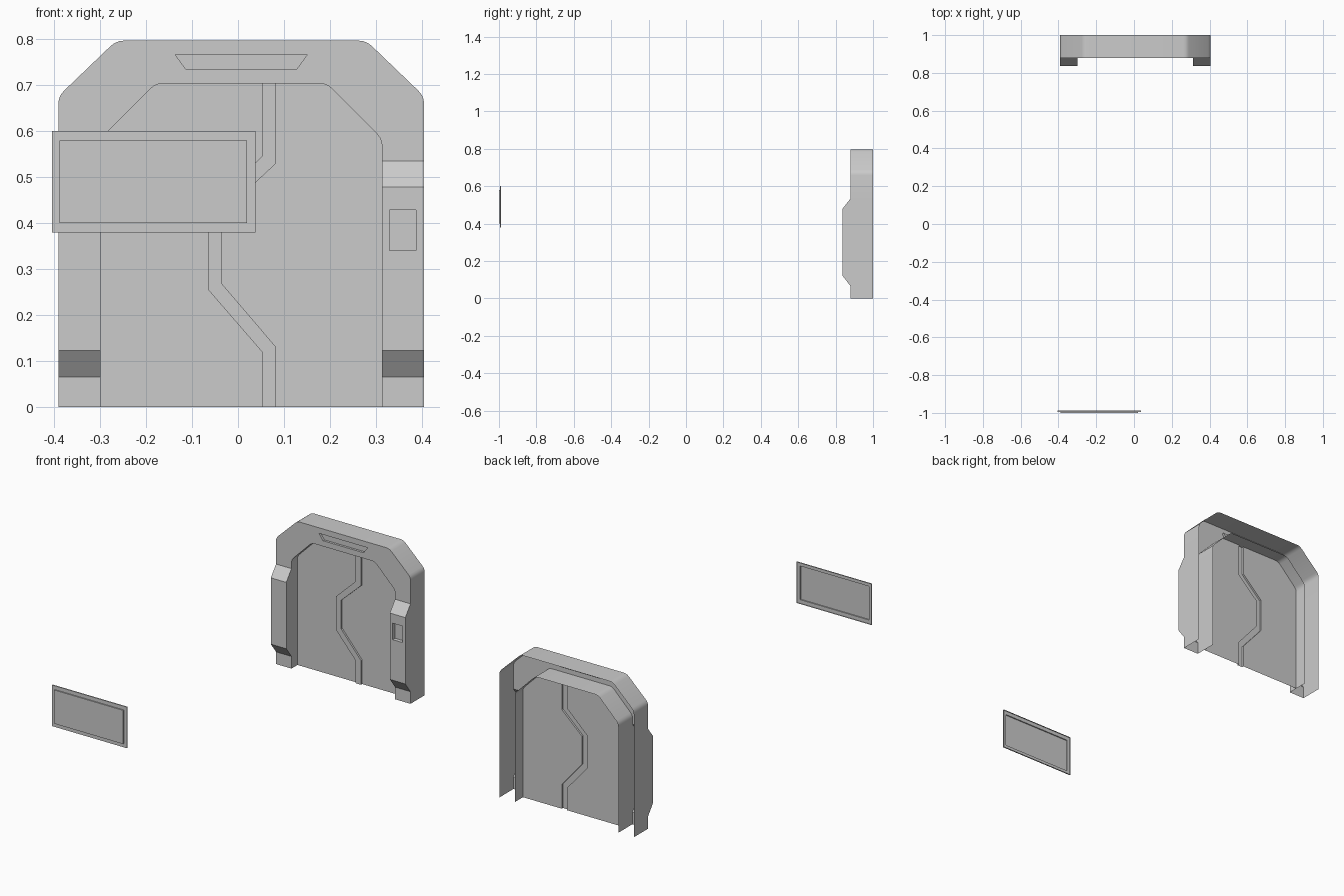
import bpy, bmesh
from mathutils import Vector

if "Cube" in bpy.data.objects:
    bpy.data.objects.remove(bpy.data.objects["Cube"])

CX = 0.007                      # centre line of the doorway
FRONT, COL, DOOR, BACK = 0.88, 0.836, 0.931, 1.0
Z_COL = (0.065, 0.123, 0.478, 0.535)


def round_corner(a, b, c, t, n=3):
    """Replace corner b by a short curve starting t away from it."""
    a, b, c = Vector(a), Vector(b), Vector(c)
    p, q = b + (a - b).normalized() * t, b + (c - b).normalized() * t
    return [tuple(p * (1 - s) ** 2 + b * 2 * s * (1 - s) + q * s * s)
            for s in (i / n for i in range(n + 1))]


def arch(hw, shoulder, top_hw, top):
    """Open outline (x, z) from the right foot over the top to the left foot."""
    half = [(hw, 0), (hw, Z_COL[0]), (hw, Z_COL[3])]
    half += round_corner((hw, 0), (hw, shoulder), (top_hw, top), 0.017)
    half += round_corner((hw, shoulder), (top_hw, top), (0, top), 0.017)
    return [(CX + x, z) for x, z in half] + [(CX - x, z) for x, z in reversed(half)]


def at(pts, y):
    return [(x, y, z) for x, z in pts]


def face(bm, pts):
    bm.faces.new([bm.verts.new(p) for p in pts])


def strip(bm, a, b, skip=()):
    """Quads between two matching open paths."""
    for i in range(len(a) - 1):
        if i not in skip:
            face(bm, [a[i], a[i + 1], b[i + 1], b[i]])


def recess(bm, outer, inner, depth):
    """Flat border with a sunken (or raised) centre along y."""
    floor = [(x, y + depth, z) for x, y, z in inner]
    strip(bm, outer + outer[:1], inner + inner[:1])
    strip(bm, inner + inner[:1], floor + floor[:1])
    face(bm, floor)


def finish(bm, name):
    bmesh.ops.remove_doubles(bm, verts=bm.verts, dist=1e-5)
    bmesh.ops.recalc_face_normals(bm, faces=bm.faces)
    # front-facing surfaces should look towards -y
    if sum(f.normal.y * f.calc_area() for f in bm.faces) > 0:
        bmesh.ops.reverse_faces(bm, faces=bm.faces)
    me = bpy.data.meshes.new(name)
    bm.to_mesh(me)
    bm.free()
    ob = bpy.data.objects.new(name, me)
    bpy.context.collection.objects.link(ob)
    bpy.ops.object.select_all(action='DESELECT')
    ob.select_set(True)
    bpy.context.view_layer.objects.active = ob
    bpy.ops.object.shade_smooth_by_angle(angle=0.6)
    return ob


def rect(x0, x1, z0, z1):
    return [(x0, z0), (x1, z0), (x1, z1), (x0, z1)]


outer = arch(0.398, 0.676, 0.272, 0.797)
inner = arch(0.3065, 0.583, 0.186, 0.704)
n = len(outer)
mid = n // 2 - 1                # header segment

# Door frame: hollow shell open at the back
bm = bmesh.new()
o, i = at(outer, FRONT), at(inner, FRONT)
strip(bm, o, i, skip=(1, mid, n - 3))
strip(bm, o, at(outer, BACK))
strip(bm, i, at(inner, BACK))

# Header with sunken trapezoid
slot = [(0.151, 0.767), (-0.137, 0.767), (-0.113, 0.734), (0.127, 0.734)]
recess(bm, [o[mid], o[mid + 1], i[mid + 1], i[mid]], at(slot, FRONT), 0.012)

# Protruding side columns, the right one with a sunken control pad
depths = (FRONT, COL, COL, FRONT)
for side in (-1, 1):
    a, b = ([(CX + side * hw, y, z) for y, z in zip(depths, Z_COL)]
            for hw in (0.3065, 0.398))
    face(bm, a)
    face(bm, b)
    strip(bm, a, b, skip=(1,) if side > 0 else ())
    if side > 0:
        recess(bm, [a[1], b[1], b[2], a[2]],
               at(rect(0.330, 0.387, 0.34, 0.428), COL), 0.02)
finish(bm, "door_frame")

# Door leaf filling the opening
bm = bmesh.new()
left = [(0.052, 0.704), (0.052, 0.545), (-0.065, 0.433),
        (-0.065, 0.255), (0.052, 0.12), (0.052, 0)]
right = [(0.083, 0.704), (0.083, 0.53), (-0.035, 0.42),
         (-0.035, 0.268), (0.083, 0.13), (0.083, 0)]
half = n // 2
face(bm, at(inner[:half] + right, DOOR))
face(bm, at(inner[half:] + left[::-1], DOOR))

# Raised zigzag seam between the two leaves
SEAM = DOOR - 0.01
strip(bm, at(left, SEAM), at(right, SEAM))
for side in (left, right):
    strip(bm, at(side, SEAM), at(side, DOOR))
finish(bm, "sliding_door")

# Separate wall sign plate with raised centre, open at the back
bm = bmesh.new()
edge = at(rect(-0.405, 0.038, 0.38, 0.60), -0.994)
rim = [(x, -0.988, z) for x, y, z in edge]
recess(bm, edge, at(rect(-0.388, 0.020, 0.40, 0.58), -0.994), -0.006)
strip(bm, edge + edge[:1], rim + rim[:1])
finish(bm, "wall_plate")
